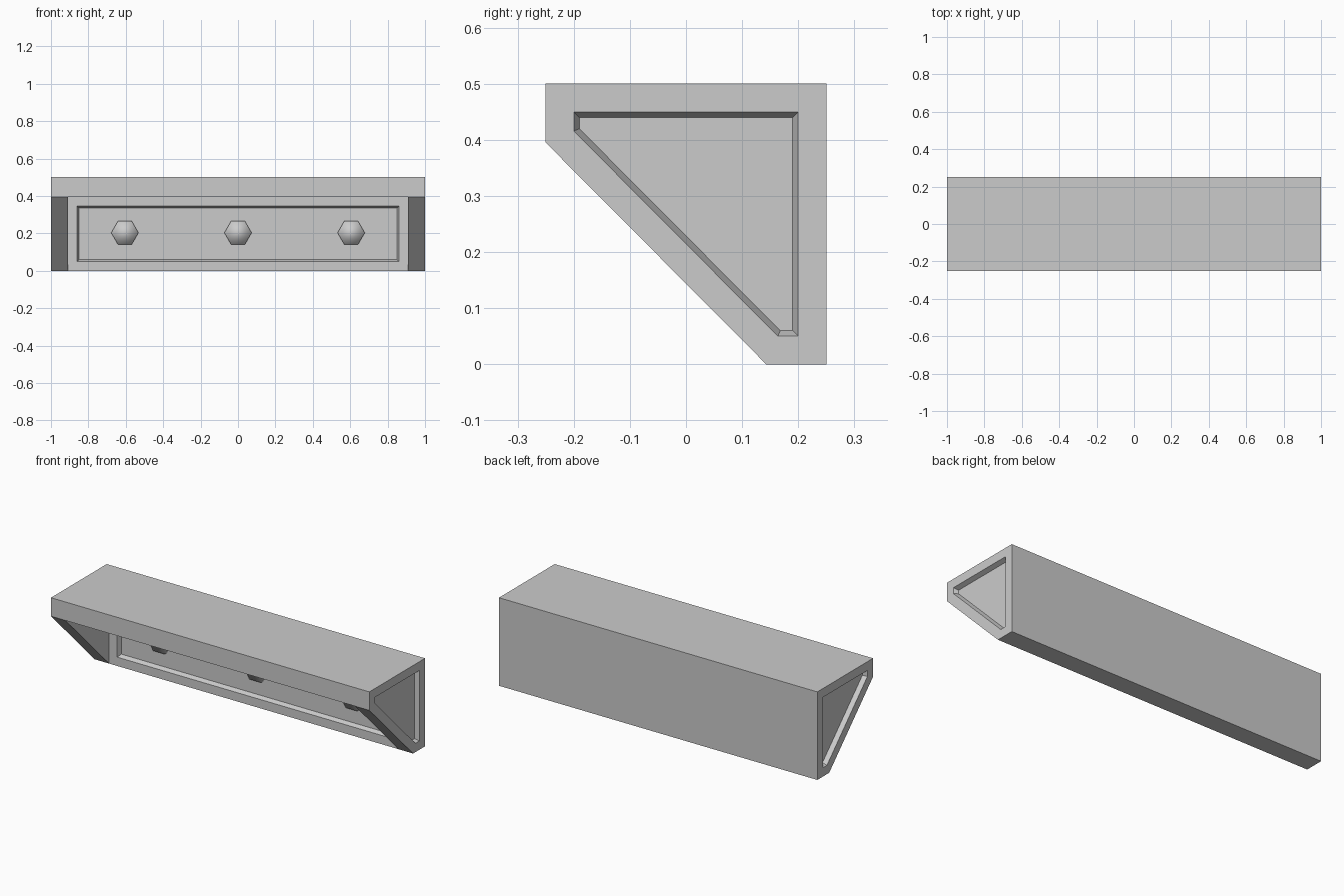
import bpy, bmesh, math

cube = bpy.data.objects.get("Cube")
if cube:
    bpy.data.objects.remove(cube, do_unlink=True)

metal = bpy.data.materials.new("light_grey_metal")
metal.use_nodes = True
grey = (0.6, 0.6, 0.6, 1)
metal.diffuse_color = grey
metal.node_tree.nodes["Principled BSDF"].inputs["Base Color"].default_value = grey


def finish(bm, name, smooth=False):
    bmesh.ops.recalc_face_normals(bm, faces=bm.faces)
    for f in bm.faces:
        f.smooth = smooth
    mesh = bpy.data.meshes.new(name)
    bm.to_mesh(mesh)
    bm.free()
    mesh.materials.append(metal)
    obj = bpy.data.objects.new(name, mesh)
    bpy.context.collection.objects.link(obj)
    return obj


# Bracket body: five-sided prism with a triangular cavity between two end gussets
HALF, INNER = 1.0, 0.91
LIP, WALL = 0.395, 0.143
profile = [(-0.25, LIP), (-0.25, 0.5), (0.25, 0.5), (0.25, 0), (WALL, 0)]
bm = bmesh.new()
outer, cavity = [], []
for s in (-1, 1):
    outer.append([bm.verts.new((s * HALF, y, z)) for y, z in profile])
    cavity.append([bm.verts.new((s * INNER, y, z))
                   for y, z in ((-0.25, LIP), (WALL, 0), (WALL, LIP))])
L, R = outer
(la, lb, lc), (ra, rb, rc) = cavity
bm.faces.new((L[1], L[2], R[2], R[1]))            # top
bm.faces.new((L[2], L[3], R[3], R[2]))            # back
bm.faces.new((L[0], L[1], R[1], R[0], ra, la))    # front lip
bm.faces.new((L[3], L[4], lb, rb, R[4], R[3]))    # bottom
bm.faces.new((la, ra, rc, lc))                    # underside of the shelf
panels = [bm.faces.new((lb, rb, rc, lc))]         # wall
for o, (a, b, c) in zip(outer, cavity):
    panels.append(bm.faces.new(o))                # end
    bm.faces.new((o[0], a, b, o[4]))              # gusset slope
    bm.faces.new((a, b, c))                       # gusset inner side
bmesh.ops.recalc_face_normals(bm, faces=bm.faces)

# Recessed wall and end panels with slightly sloping rims
bmesh.ops.inset_individual(bm, faces=panels, thickness=0.05, use_even_offset=True)
bmesh.ops.inset_individual(bm, faces=panels, thickness=0.01, depth=-0.025,
                           use_even_offset=True)
finish(bm, "bracket_body")

# Hexagonal bolt heads sunk in the wall panel
for name, x in (("right_bolt", -0.605), ("middle_bolt", 0), ("left_bolt", 0.605)):
    bm = bmesh.new()
    rings = []
    for y in (0.17, 0.155):
        rings.append([bm.verts.new((x + 0.073 * math.cos(i * math.pi / 3), y,
                                    0.203 + 0.073 * math.sin(i * math.pi / 3)))
                      for i in range(6)])
    for ring in rings:
        bm.faces.new(ring)
    for i in range(6):
        j = (i + 1) % 6
        bm.faces.new((rings[0][i], rings[0][j], rings[1][j], rings[1][i]))
    finish(bm, name, smooth=True)
